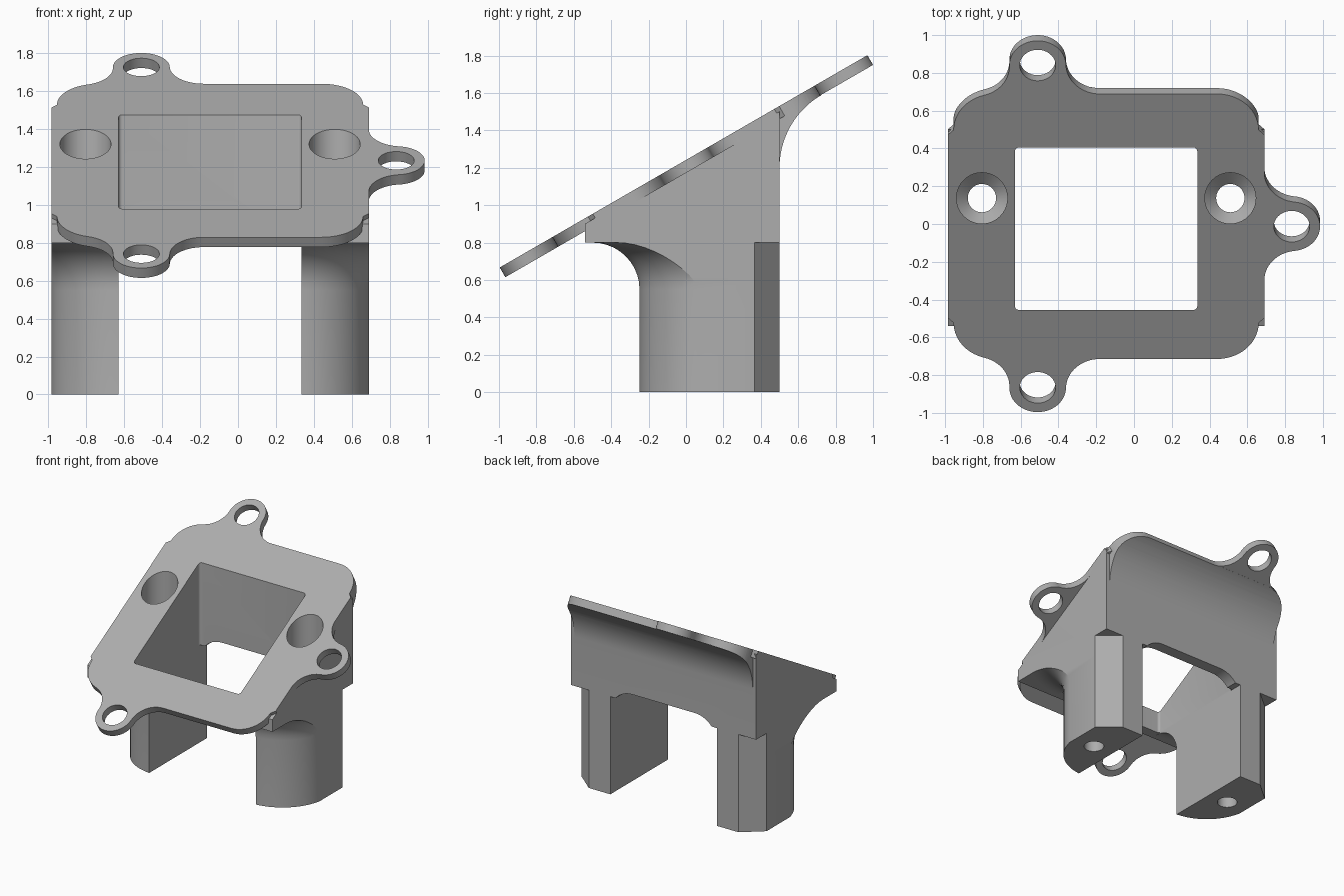
import bpy, bmesh, math
from mathutils import Vector

if "Cube" in bpy.data.objects:
    bpy.data.objects.remove(bpy.data.objects["Cube"], do_unlink=True)

grey = bpy.data.materials.new("matte grey")
grey.use_nodes = True
tone = (0.42, 0.42, 0.42, 1)
grey.diffuse_color = tone
grey.node_tree.nodes["Principled BSDF"].inputs["Base Color"].default_value = tone

TILT = math.radians(30)
C, S = math.cos(TILT), math.sin(TILT)
TOP, MID = 1.242, -0.1475          # slope height at y = 0, symmetry line of the body
OUT, INN = 0.69, 0.335             # outer and inner faces of the left leg
FOOT, BACK = 0.80, 0.50            # underside and back wall of the housing


def flip(x):
    return 2 * MID - x


def on_slope(u, v, w):
    v -= 0.015
    return (u, v * C - w * S, TOP + v * S + w * C)


def across_x(u, v, w):
    return (w, u, v)


def across_y(u, v, w):
    return (u, w, v)


def upright(u, v, w):
    return (u, v, w)


def loft(name, rings):
    """Closed solid through rings of equal length."""
    bm = bmesh.new()
    rows = [[bm.verts.new(p) for p in ring] for ring in rings]
    n = len(rows[0])
    for a, b in zip(rows, rows[1:]):
        for i in range(n):
            bm.faces.new((a[i], a[(i + 1) % n], b[(i + 1) % n], b[i]))
    bm.faces.new(rows[0][::-1])
    bm.faces.new(rows[-1])
    bmesh.ops.recalc_face_normals(bm, faces=bm.faces)
    mesh = bpy.data.meshes.new(name)
    bm.to_mesh(mesh)
    bm.free()
    mesh.materials.append(grey)
    ob = bpy.data.objects.new(name, mesh)
    bpy.context.collection.objects.link(ob)
    return ob


def prism(name, pts, lo, hi, place):
    return loft(name, [[place(u, v, w) for u, v in pts] for w in (lo, hi)])


def combine(target, other, how):
    mod = target.modifiers.new(how, 'BOOLEAN')
    mod.operation, mod.object, mod.solver = how, other, 'EXACT'
    bpy.context.view_layer.objects.active = target
    bpy.ops.object.modifier_apply(modifier=mod.name)
    bpy.data.objects.remove(other, do_unlink=True)


def arc(c, r, a0, a1, n=14):
    steps = [math.radians(a0 + (a1 - a0) * i / n) for i in range(n + 1)]
    return [(c[0] + r * math.cos(a), c[1] + r * math.sin(a)) for a in steps]


def heading(a, b):
    return math.degrees(math.atan2(b[1] - a[1], b[0] - a[0]))


# Plate outline: rounded rectangle with three blended ears, upper half then mirrored
EAR, BLEND, EDGE, CORNER = 0.15, 0.18, 0.81, 0.22
side_ear, end_ear = (0.835, 0), (-0.51, 0.985)
reach = EAR + BLEND
side_blend = (OUT + BLEND, math.sqrt(reach**2 - (OUT + BLEND - side_ear[0])**2))
end_blend = (end_ear[0] + math.sqrt(reach**2 - (EDGE + BLEND - end_ear[1])**2), EDGE + BLEND)
right_corner = (0.66 - CORNER, EDGE - CORNER)
left_corner = (flip(0.66) + CORNER, EDGE - CORNER)
# Blend circle touching both the end ear and the left corner
span = Vector(left_corner) - Vector(end_ear)
d = span.length
along = (reach**2 - (CORNER + BLEND)**2 + d * d) / (2 * d)
off = math.sqrt(reach**2 - along**2)
far_blend = Vector(end_ear) + span / d * along + Vector((span.y, -span.x)) / d * off

half = arc(side_ear, EAR, 0, heading(side_ear, side_blend))
half += arc(side_blend, BLEND, heading(side_blend, side_ear) + 360, 180)[1:]
half += [(OUT, 0.56)] + arc(right_corner, CORNER, 0, 90)
half += arc(end_blend, BLEND, 270, heading(end_blend, end_ear) % 360)
half += arc(end_ear, EAR, heading(end_ear, end_blend), heading(end_ear, far_blend) % 360, 24)[1:]
half += arc(far_blend, BLEND, heading(far_blend, end_ear), heading(far_blend, left_corner))[1:]
half += arc(left_corner, CORNER, heading(left_corner, far_blend), 180)[1:]
half += [(flip(OUT), 0.56)]
outline = half + [(x, -y) for x, y in half[:0:-1]]
plate = prism("tilted_plate", outline, -0.06, 0, on_slope)


# Housing under the plate
def under(y):
    return TOP + y * S / C - 0.03


housing = prism("bracket_body", [(-0.54, FOOT), (BACK, FOOT), (BACK, under(BACK)), (-0.54, under(-0.54))],
                flip(OUT), OUT, across_x)

# Concave gusset between the back wall and the plate, clipped to the plate outline
R = 0.45
sweep = arc((BACK + R, 1.2), R, 180, 120)
gusset = prism("gusset", sweep + [(0.71, 1.61), (0.45, 1.46), (0.45, 1.2)], flip(0.66), 0.66, across_x)
combine(gusset, prism("clip", outline, -0.8, 0.1, on_slope), 'INTERSECT')


# Legs: bowed front that flares into the housing, chamfered outer back corner
def leg(name, side):
    levels = [(0, 0.4)] + [(0.55 + 0.25 * math.sin(t), 0.65 - 0.25 * math.cos(t))
                           for t in (math.radians(90 * i / 10) for i in range(11))]
    levels.append((FOOT + 0.01, 0.65))
    rings = []
    for z, r in levels:
        xs = [INN + (OUT - INN) * i / 14 for i in range(15)]
        ring = [(x, 0.15 - math.sqrt(r * r - (x - 0.3)**2)) for x in xs]
        ring += [(OUT, 0.365), (0.53, BACK), (INN, BACK)]
        rings.append([(side(x), y, z) for x, y in ring])
    return loft(name, rings)


# Central window and the arch through the back wall
combine(housing, plate, 'UNION')
combine(housing, gusset, 'UNION')
window = []
for cx, cy, a in ((INN, 0.405, 0), (flip(INN), 0.405, 90), (flip(INN), -0.455, 180), (INN, -0.455, 270)):
    inset = 0.02
    mx = cx - inset if cx > MID else cx + inset
    my = cy - inset if cy > 0 else cy + inset
    window += arc((mx, my), inset, a, a + 90, 4)
combine(housing, prism("window_cutter", window, 0.2, 2.2, upright), 'DIFFERENCE')
ARCH, RISE = 0.2, 0.87
arch = [(INN, 0.3)] + arc((INN - ARCH, RISE - ARCH), ARCH, 0, 90)
arch += arc((flip(INN) + ARCH, RISE - ARCH), ARCH, 90, 180) + [(flip(INN), 0.3)]
combine(housing, prism("arch_cutter", arch, 0.2, 0.7, across_y), 'DIFFERENCE')

combine(housing, leg("left_leg", lambda x: x), 'UNION')
combine(housing, leg("right_leg", flip), 'UNION')

# Screw bores down the legs, and holes through the ears
for x in (0.51, flip(0.51)):
    bore = [[(px, py, z) for px, py in arc((x, 0.137), r, 0, 360, 40)[:-1]]
            for z, r in ((-0.1, 0.075), (0.2, 0.075), (0.26, 0.135), (2, 0.135))]
    combine(housing, loft("bore_cutter", bore), 'DIFFERENCE')
for c in (side_ear, end_ear, (end_ear[0], -end_ear[1])):
    hole = arc(c, 0.095, 0, 360, 36)[:-1]
    combine(housing, prism("ear_cutter", hole, -0.2, 0.1, on_slope), 'DIFFERENCE')

bpy.ops.object.select_all(action='DESELECT')
housing.select_set(True)
bpy.context.view_layer.objects.active = housing
bpy.ops.object.shade_smooth_by_angle(angle=math.radians(25))
